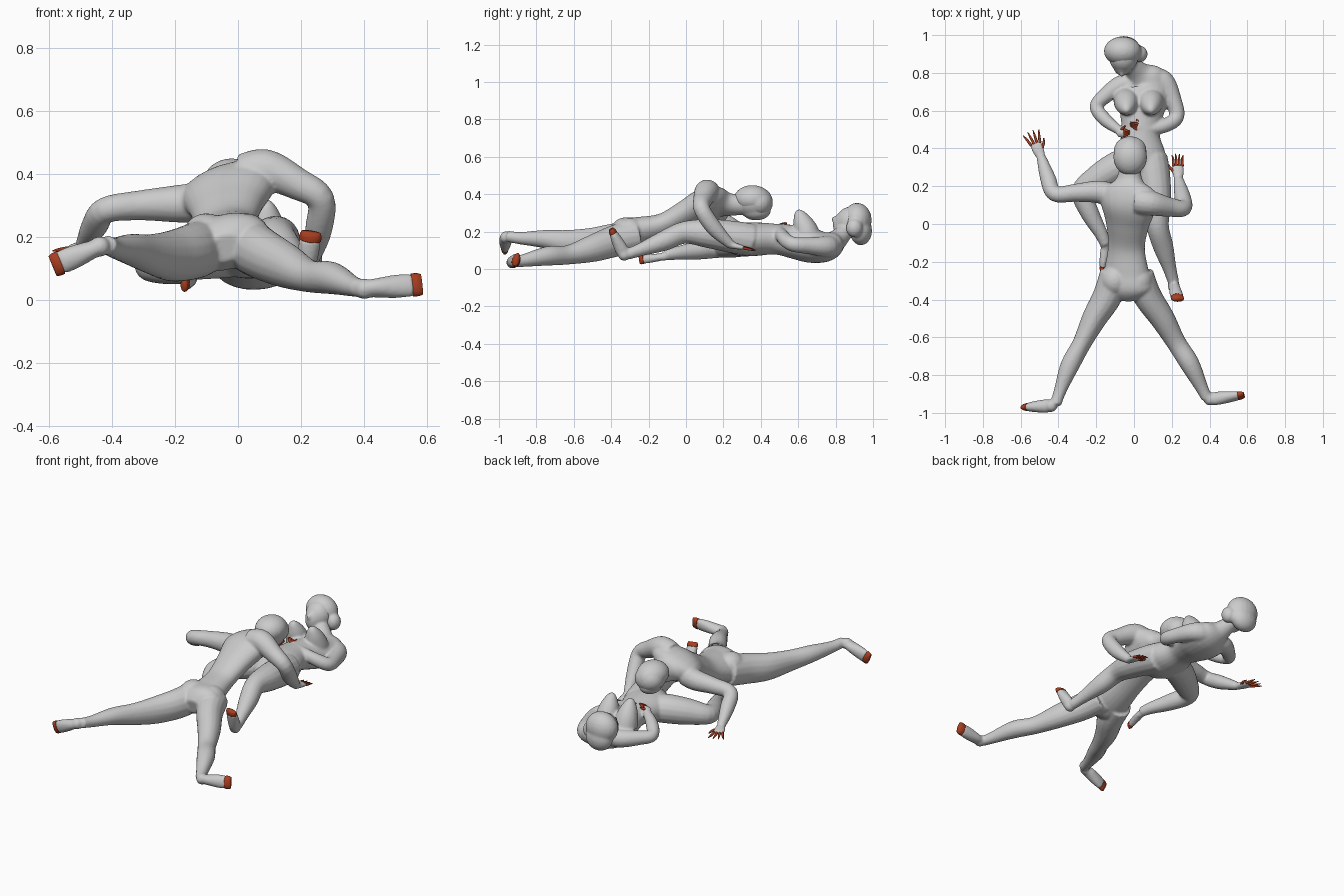
import bpy, bmesh, math
from mathutils import Vector, Matrix

red = bpy.data.materials.new("red")
red.diffuse_color = (0.4, 0.05, 0.015, 1)


def spline(st, n=5):
    # smooth the stations (x, y, z, a, b)
    out = []
    for i in range(len(st) - 1):
        p0, p1, p2, p3 = (st[max(0, min(len(st) - 1, i + k))] for k in (-1, 0, 1, 2))
        for s in range(n):
            t = s / n
            out.append([0.5 * (2 * b + (c - a) * t + (2 * a - 5 * b + 4 * c - d) * t * t
                               + (3 * b - a - 3 * c + d) * t ** 3)
                        for a, b, c, d in zip(p0, p1, p2, p3)])
    return out + [list(st[-1])]


def loft(bm, st, side=(1, 0, 0), seg=16):
    # closed tube with oval sections; 4-number stations are round
    st = spline([s if len(s) == 5 else (*s, s[3]) for s in st])
    c = [Vector(s[:3]) for s in st]
    rings = []
    for i, s in enumerate(st):
        t = (c[min(i + 1, len(c) - 1)] - c[max(i - 1, 0)]).normalized()
        u = Vector(side)
        u = (u - t * u.dot(t)).normalized()
        v = t.cross(u)
        rings.append([bm.verts.new(c[i] + u * s[3] * math.cos(k * math.tau / seg)
                                   + v * s[4] * math.sin(k * math.tau / seg)) for k in range(seg)])
    for r, q in zip(rings, rings[1:]):
        for k in range(seg):
            j = (k + 1) % seg
            bm.faces.new((r[k], r[j], q[j], q[k]))
    bm.faces.new(rings[0][::-1])
    bm.faces.new(rings[-1])


def ball(bm, loc, size):
    m = Matrix.Translation(loc) @ Matrix.Diagonal((*size, 1))
    bmesh.ops.create_uvsphere(bm, u_segments=20, v_segments=12, radius=1, matrix=m)


def finish(name, bm, fuse=False, mat=None):
    bmesh.ops.recalc_face_normals(bm, faces=bm.faces[:])
    me = bpy.data.meshes.new(name)
    bm.to_mesh(me)
    bm.free()
    ob = bpy.data.objects.new(name, me)
    bpy.context.collection.objects.link(ob)
    if mat:
        me.materials.append(mat)
    for p in me.polygons:
        p.use_smooth = True
    if fuse:
        r = ob.modifiers.new("fuse", 'REMESH')
        r.mode = 'VOXEL'
        r.voxel_size = 0.007
        r.use_smooth_shade = True
        s = ob.modifiers.new("soften", 'SMOOTH')
        s.factor = 0.5
        s.iterations = 7


def foot(bm, name, heel, toe, side, w=0.038, k=1.0):
    # grey sole on the body, red toe cap as its own part
    h, t = Vector(heel), Vector(toe)
    ball(bm, h.lerp(t, .08), (.033 * k,) * 3)
    loft(bm, [(*h, .024 * k, .028 * k), (*h.lerp(t, .25), .03 * k, .036 * k),
              (*h.lerp(t, .6), w, .03 * k), (*h.lerp(t, .86), w, .022 * k)], side)
    cap = bmesh.new()
    loft(cap, [(*h.lerp(t, .84), w, .022 * k), (*h.lerp(t, .93), w, .019 * k),
               (*t, w - .004, .012 * k)], side)
    finish(name, cap, mat=red)


def hand(bm, name, wrist, tip, side, spread=0.03, k=1.0):
    # grey palm on the body, five red fingers as their own part
    w, t, s = Vector(wrist), Vector(tip), Vector(side).normalized()
    p = w.lerp(t, .55)
    loft(bm, [(*w, .022, .02), (*w.lerp(t, .3), .033 * k, .016), (*p, .03 * k, .011)], side)
    f = bmesh.new()
    for i in range(4):
        o = s * (i - 1.5)
        loft(f, [(*(p + o * .016 * k - (t - w) * .05), .008), (*(p.lerp(t, .5) + o * spread * .8), .006),
                 (*(t + o * spread - (t - w) * abs(i - 1.5) * .05), .002)], (.1, .1, 1), 8)
    base = w.lerp(t, .3) + s * .022 * k
    loft(f, [(*base, .009), (*(base + s * .02 * k + (t - w) * .15), .007),
             (*(base + s * .03 * k + (t - w) * .3), .003)], (.1, .1, 1), 8)
    finish(name, f, mat=red)


# ---------- upper figure ----------
b = bmesh.new()
loft(b, [(-.04, -.4, .165, .06, .045), (-.04, -.34, .18, .14, .085), (-.04, -.25, .195, .122, .08),
         (-.04, -.12, .23, .1, .066), (-.035, 0, .29, .118, .074), (-.03, .1, .34, .152, .086),
         (-.03, .17, .355, .155, .075), (-.025, .23, .345, .075, .06), (-.02, .31, .345, .055, .055)],
     (1, 0, .32), 24)
# buttocks
for x in (-.1, .025):
    ball(b, (x, -.3, .205), (.075, .08, .07))
# head, jaw and neck
ball(b, (-.02, .365, .36), (.083, .1, .085))
ball(b, (-.02, .375, .315), (.064, .08, .055))
# arms
loft(b, [(-.11, .15, .31, .064), (-.19, .17, .305, .06), (-.31, .165, .3, .048),
         (-.42, .16, .285, .042), (-.455, .24, .235, .042), (-.49, .35, .175, .026)], (0, 0, 1))
loft(b, [(.02, .12, .395, .07), (.09, .11, .412, .066), (.185, .09, .37, .052),
         (.262, .085, .32, .044), (.255, .15, .22, .043), (.235, .24, .13, .025)], (.3, 0, 1))
hand(b, "upper_left_fingers", (-.49, .35, .17), (-.55, .495, .155), (1, .4, 0))
hand(b, "upper_right_fingers", (.235, .235, .13), (.23, .375, .1), (-1, 0, .1), .02)
# legs
loft(b, [(-.1, -.26, .175, .08, .09), (-.14, -.38, .155, .078, .09), (-.21, -.5, .14, .066, .082),
         (-.275, -.63, .145, .05, .065), (-.34, -.75, .16, .05), (-.39, -.88, .165, .034),
         (-.415, -.955, .175, .03)])
loft(b, [(.025, -.27, .18, .08, .09), (.07, -.38, .15, .076, .085), (.15, -.5, .11, .066, .073),
         (.225, -.63, .076, .052), (.295, -.74, .07, .052), (.36, -.87, .045, .034),
         (.385, -.92, .038, .03)])
foot(b, "upper_left_toes", (-.425, -.962, .175), (-.588, -.97, .108), (-.3, 0, -1))
foot(b, "upper_right_toes", (.385, -.93, .034), (.583, -.905, .05), (.1, .3, 1))
finish("upper_figure", b, True)
# hair
b = bmesh.new()
ball(b, (-.02, .355, .375), (.09, .1, .074))
ball(b, (-.02, .39, .355), (.087, .075, .075))
finish("upper_hair", b, True)

# ---------- lower figure ----------
b = bmesh.new()
loft(b, [(.03, .2, .15, .06, .05), (.035, .28, .155, .13, .085), (.035, .37, .16, .132, .09),
         (.035, .48, .16, .1, .082), (.04, .58, .145, .115, .09), (.05, .67, .125, .135, .092),
         (.055, .75, .12, .13, .08), (.02, .8, .15, .07, .058), (-.02, .85, .2, .045, .045)],
     (1, .12, 0), 24)
# bust
for x in (-.04, .09):
    loft(b, [(x, .655, .16, .07), (x, .64, .21, .065), (x, .62, .26, .05), (x, .605, .3, .028),
             (x, .6, .318, .01)])
# head with chin and a small nose
ball(b, (-.055, .885, .25), (.078, .085, .085))
ball(b, (-.06, .84, .235), (.052, .055, .07))
ball(b, (-.065, .795, .265), (.013, .018, .018))
# arms
loft(b, [(0, .74, .12, .055), (-.07, .735, .125, .052), (-.15, .68, .13, .042),
         (-.2, .62, .135, .036), (-.15, .55, .165, .036), (-.07, .49, .2, .023)], (0, 0, 1))
loft(b, [(.08, .77, .12, .062), (.155, .755, .12, .058), (.205, .66, .125, .046),
         (.225, .565, .135, .04), (.15, .515, .175, .036), (.06, .5, .215, .024)], (0, 0, 1))
hand(b, "lower_left_fingers", (-.085, .48, .2), (-.02, .485, .24), (0, 1, .2), .008, .7)
hand(b, "lower_right_fingers", (.065, .5, .215), (-.025, .53, .25), (0, 1, 0), .008, .7)
# legs
loft(b, [(-.02, .33, .15, .08), (-.09, .3, .15, .084), (-.19, .24, .135, .075),
         (-.275, .17, .115, .056), (-.235, .06, .1, .05), (-.175, -.05, .085, .036),
         (-.15, -.11, .075, .029)], (0, 0, 1))
loft(b, [(.09, .35, .155, .088), (.105, .26, .17, .087), (.12, .12, .19, .078),
         (.125, -.01, .195, .06), (.155, -.12, .15, .054), (.19, -.24, .105, .036),
         (.21, -.31, .08, .03)])
foot(b, "lower_left_toes", (-.15, -.11, .068), (-.17, -.25, .048), (.1, 0, 1), .024, .7)
foot(b, "lower_right_toes", (.21, -.325, .065), (.232, -.4, .215), (1, 0, -.25), .035)
finish("lower_figure", b, True)
# hair with a side bun
b = bmesh.new()
ball(b, (-.06, .915, .262), (.1, .078, .092))
ball(b, (-.055, .935, .205), (.085, .06, .078))
ball(b, (.03, .9, .22), (.042, .045, .05))
finish("lower_hair", b, True)
